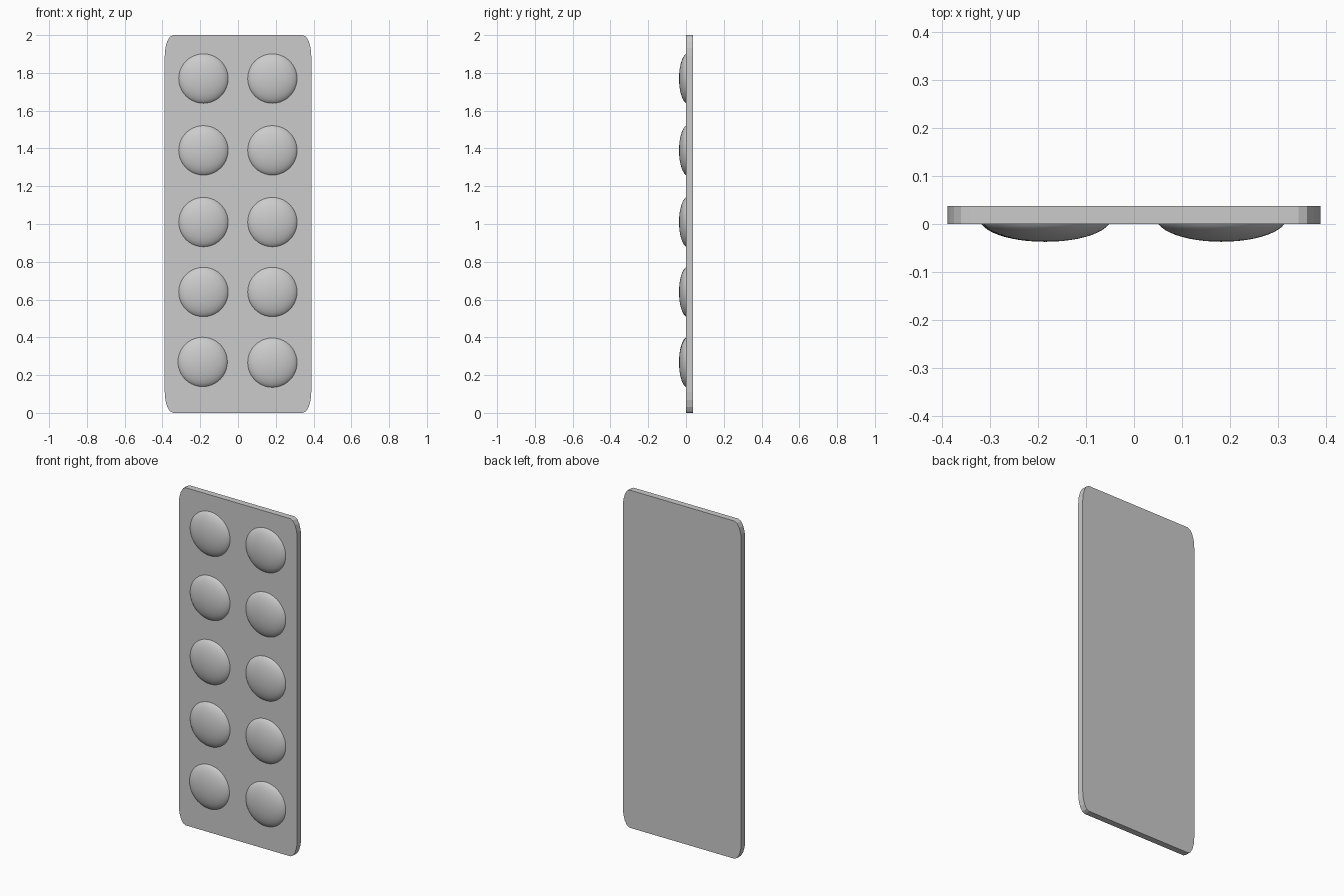
import bpy, bmesh, math
from mathutils import Matrix

cube = bpy.data.objects.get("Cube")
if cube:
    bpy.data.objects.remove(cube, do_unlink=True)

HALF_WIDTH, HEIGHT, DEPTH = 0.388, 2.0, 0.037
CORNER_X, CORNER_Z = 0.045, 0.11
DOME_RADIUS, DOME_BACK = 0.131, 0.012

grey = bpy.data.materials.new("light grey")
grey.use_nodes = True
colour = (0.6, 0.6, 0.6, 1)
grey.diffuse_color = colour
grey.node_tree.nodes["Principled BSDF"].inputs["Base Color"].default_value = colour


def make_object(name, bm):
    bmesh.ops.recalc_face_normals(bm, faces=bm.faces)
    mesh = bpy.data.meshes.new(name)
    bm.to_mesh(mesh)
    bm.free()
    mesh.materials.append(grey)
    obj = bpy.data.objects.new(name, mesh)
    bpy.context.collection.objects.link(obj)
    return obj


# Flat backing card with tall rounded corners
bm = bmesh.new()
outline = []
for quarter, (sx, sz) in enumerate([(1, 1), (-1, 1), (-1, -1), (1, -1)]):
    for step in range(5):
        a = math.pi / 2 * (quarter + step / 4)
        x = sx * (HALF_WIDTH - CORNER_X) + CORNER_X * math.cos(a)
        z = HEIGHT / 2 + sz * (HEIGHT / 2 - CORNER_Z) + CORNER_Z * math.sin(a)
        outline.append(bm.verts.new((x, 0, z)))
front = bm.faces.new(outline)
extruded = bmesh.ops.extrude_face_region(bm, geom=[front], use_keep_orig=True)
back = [v for v in extruded["geom"] if isinstance(v, bmesh.types.BMVert)]
bmesh.ops.translate(bm, verts=back, vec=(0, DEPTH, 0))
make_object("backing_card", bm)


# Shallow smooth dome, trimmed where it meets the card
def make_dome(name, x, z):
    bm = bmesh.new()
    bmesh.ops.create_uvsphere(bm, u_segments=40, v_segments=24, radius=1)
    depth = DEPTH + DOME_BACK
    radius = DOME_RADIUS / math.sqrt(1 - (DOME_BACK / depth) ** 2)
    shape = (Matrix.Translation((x, DOME_BACK, z))
             @ Matrix.Diagonal((radius, depth, radius, 1))
             @ Matrix.Rotation(math.pi / 2, 4, "X"))
    bm.transform(shape)
    bmesh.ops.bisect_plane(bm, geom=bm.verts[:] + bm.edges[:] + bm.faces[:],
                           plane_co=(0, 0, 0), plane_no=(0, 1, 0), clear_outer=True)
    for face in bm.faces:
        face.smooth = True
    # An open shell has no inside, so turn its faces to the front explicitly
    dome = make_object(name, bm)
    if sum(p.normal.y for p in dome.data.polygons) > 0:
        dome.data.flip_normals()


# Two columns of five domes, the lowest pair slightly askew
for row, z in enumerate([0.27, 0.64, 1.01, 1.39, 1.77]):
    skew = 0.004 if row == 0 else 0
    make_dome(f"right_dome_{row + 1}", -0.183 - skew, z)
    make_dome(f"left_dome_{row + 1}", 0.182, z - skew)
